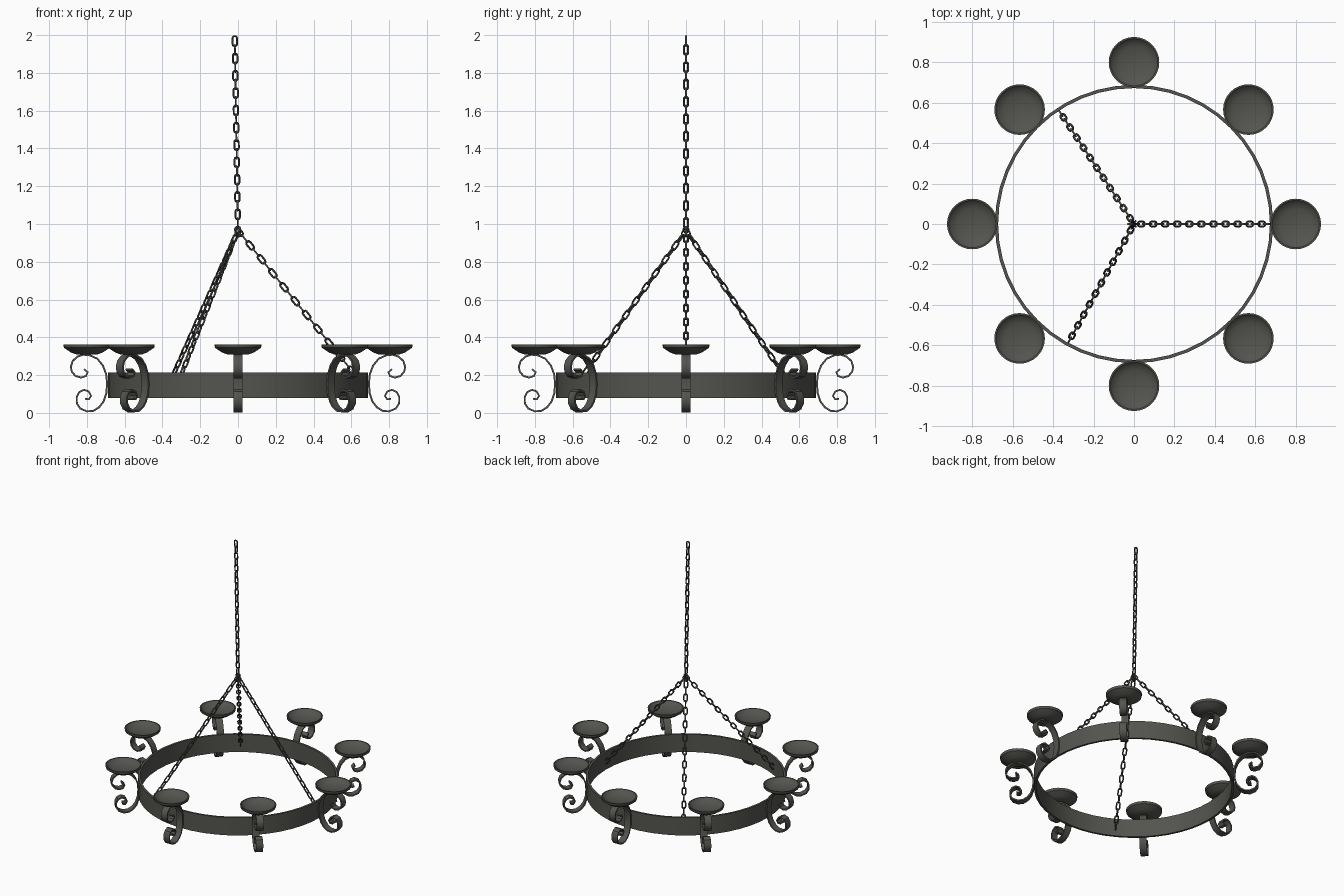
import bpy, bmesh, math
from mathutils import Vector, Matrix

if "Cube" in bpy.data.objects:
    bpy.data.objects.remove(bpy.data.objects["Cube"])


def material(name, rgb):
    m = bpy.data.materials.new(name)
    m.diffuse_color = (*rgb, 1)
    m.use_nodes = True
    m.node_tree.nodes["Principled BSDF"].inputs["Base Color"].default_value = m.diffuse_color
    return m


IRON = material("wrought iron grey", (0.088, 0.088, 0.078))
DARK = material("dark chain iron", (0.06, 0.06, 0.056))


def finish(bm, name, mat, angle=35):
    bmesh.ops.recalc_face_normals(bm, faces=bm.faces)
    me = bpy.data.meshes.new(name)
    bm.to_mesh(me)
    bm.free()
    me.materials.append(mat)
    ob = bpy.data.objects.new(name, me)
    bpy.context.collection.objects.link(ob)
    bpy.ops.object.select_all(action='DESELECT')
    ob.select_set(True)
    bpy.context.view_layer.objects.active = ob
    bpy.ops.object.shade_smooth_by_angle(angle=math.radians(angle))
    return ob


def lathe(profile, n, closed=False):
    """Spin (radius, z) points about z; radius 0 points become poles."""
    bm = bmesh.new()
    rings = []
    for r, z in profile:
        if r == 0:
            rings.append([bm.verts.new((0, 0, z))] * n)
        else:
            rings.append([bm.verts.new((r * math.cos(2 * math.pi * i / n),
                                        r * math.sin(2 * math.pi * i / n), z)) for i in range(n)])
    pairs = list(zip(rings, rings[1:]))
    if closed:
        pairs.append((rings[-1], rings[0]))
    for a, b in pairs:
        for i in range(n):
            j = (i + 1) % n
            bm.faces.new(list(dict.fromkeys((a[i], a[j], b[j], b[i]))))
    return bm


# Flat hoop
finish(lathe([(0.688, 0.08), (0.688, 0.215), (0.672, 0.215), (0.672, 0.08)], 48, True),
       "hoop", IRON)

# C-shaped scroll, listed as (radius, z) from the upper curl to the lower curl
SCROLL = [(.815, .232), (.796, .215), (.805, .195), (.83, .187), (.86, .195), (.88, .218),
          (.885, .245), (.875, .275), (.85, .298), (.82, .308), (.785, .305), (.745, .287),
          (.715, .25), (.698, .205), (.693, .155), (.697, .105), (.712, .06), (.735, .03),
          (.765, .011), (.80, .008), (.835, .023), (.853, .05), (.854, .085), (.84, .11),
          (.815, .122), (.79, .113), (.778, .09), (.79, .072), (.81, .075)]


def scroll_mesh(width=0.05, thick=0.010):
    bm = bmesh.new()
    pts = [Vector((x, 0, z)) for x, z in SCROLL]
    rows = []
    for i, p in enumerate(pts):
        t = (pts[min(i + 1, len(pts) - 1)] - pts[max(i - 1, 0)]).normalized()
        nrm = Vector((-t.z, 0, t.x)) * thick / 2
        side = Vector((0, width / 2, 0))
        rows.append([bm.verts.new(p + o) for o in (nrm + side, nrm - side, -nrm - side, -nrm + side)])
    for a, b in zip(rows, rows[1:]):
        for k in range(4):
            m = (k + 1) % 4
            bm.faces.new((a[k], a[m], b[m], b[k]))
    bm.faces.new(rows[0])
    bm.faces.new(rows[-1][::-1])
    return bm


# Candle dish profile
DISH = [(0, .309), (.055, .309), (.085, .320), (.122, .345), (.125, .363),
        (.117, .363), (.105, .349), (.075, .335), (0, .330)]

# Eight scroll arms with dishes
for k in range(8):
    rot = Matrix.Rotation(k * math.pi / 4, 4, 'Z')
    arm = scroll_mesh()
    bmesh.ops.transform(arm, matrix=rot, verts=arm.verts)
    finish(arm, f"scroll_arm_{k + 1}", IRON)
    dish = lathe(DISH, 32)
    bmesh.ops.transform(dish, matrix=rot @ Matrix.Translation((0.80, 0, 0)), verts=dish.verts)
    finish(dish, f"candle_dish_{k + 1}", IRON)


def add_link(bm, mat, length=0.064, width=0.034, wire=0.0052, ns=6):
    """Oval link lying in local xz, long axis z."""
    r = width / 2 - wire
    h = length / 2 - wire - r
    path = []
    for s in (1, -1):
        for i in range(6):
            a = math.pi * i / 5
            path.append((Vector((s * r * math.cos(a), 0, s * (h + r * math.sin(a)))),
                         Vector((s * math.cos(a), 0, s * math.sin(a)))))
    rows = []
    for p, out in path:
        rows.append([bm.verts.new(mat @ (p + wire * (out * math.cos(2 * math.pi * j / ns)
                     + Vector((0, 1, 0)) * math.sin(2 * math.pi * j / ns)))) for j in range(ns)])
    for i, a in enumerate(rows):
        b = rows[(i + 1) % len(rows)]
        for j in range(ns):
            m = (j + 1) % ns
            bm.faces.new((a[j], a[m], b[m], b[j]))


def chain(name, start, end, side, count):
    """Links from start to end centres, alternately turned by 90 degrees."""
    start, end = Vector(start), Vector(end)
    z = (end - start).normalized()
    y = Vector(side)
    y = (y - z * y.dot(z)).normalized()
    x = y.cross(z)
    bm = bmesh.new()
    for i in range(count):
        p = start.lerp(end, i / (count - 1))
        u, v = (x, y) if i % 2 == 0 else (y, -x)
        m = Matrix((u, v, z)).transposed().to_4x4()
        m.translation = p
        add_link(bm, m)
    finish(bm, name, DARK, 60)


# Hanging chain, and three chains down to the hoop
chain("hanging_chain", (-0.017, 0, 1.968), (0, 0, 0.96), (0, 1, 0), 23)
for k, deg in enumerate((0, 123.5, 241)):
    c, s = math.cos(math.radians(deg)), math.sin(math.radians(deg))
    chain(f"support_chain_{k + 1}", (0.005 * c, 0.005 * s, 0.96),
          (0.662 * c, 0.662 * s, 0.15), (-s, c, 0), 23)
